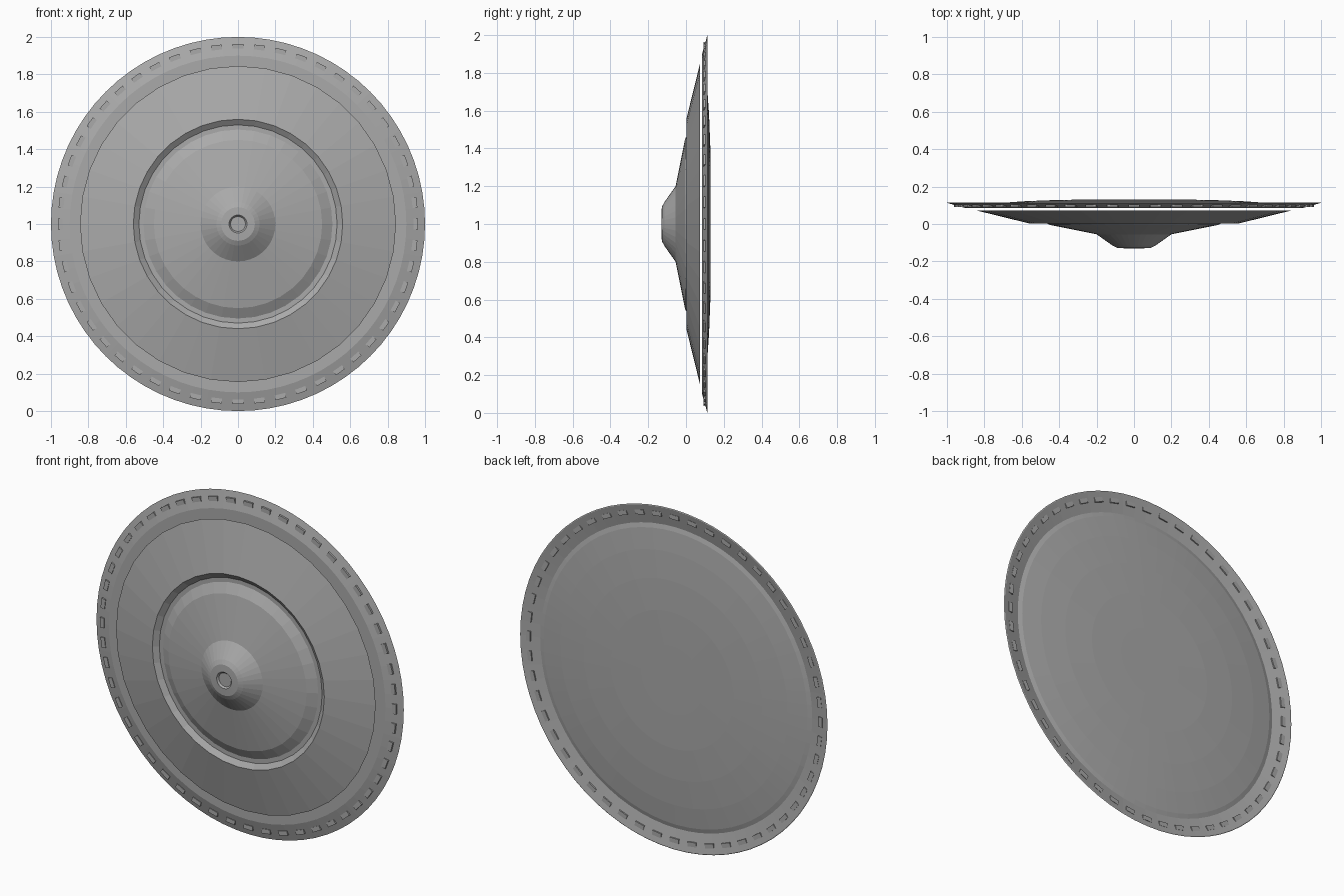
import bpy, bmesh
from math import pi, sin, cos
from mathutils import Matrix, Vector

cube = bpy.data.objects.get("Cube")
if cube:
    bpy.data.objects.remove(cube, do_unlink=True)

CENTRE = Vector((0, 0, 1))

grey = bpy.data.materials.new("plain_grey")
grey.use_nodes = True
COLOUR = (0.4, 0.4, 0.4, 1)
grey.diffuse_color = COLOUR
grey.node_tree.nodes["Principled BSDF"].inputs["Base Color"].default_value = COLOUR


def finish(name, bm):
    bmesh.ops.remove_doubles(bm, verts=bm.verts, dist=1e-5)
    bmesh.ops.recalc_face_normals(bm, faces=bm.faces)
    mesh = bpy.data.meshes.new(name)
    bm.to_mesh(mesh)
    bm.free()
    mesh.materials.append(grey)
    obj = bpy.data.objects.new(name, mesh)
    obj.location = CENTRE
    bpy.context.collection.objects.link(obj)
    return obj


def lathe(name, profile, segments):
    """Spin a (radius, y) profile around the y axis."""
    bm = bmesh.new()
    verts = [bm.verts.new((0, y, r)) for r, y in profile]
    edges = [bm.edges.new(pair) for pair in zip(verts, verts[1:])]
    bmesh.ops.spin(bm, geom=verts + edges, cent=(0, 0, 0), axis=(0, 1, 0),
                   angle=2 * pi, steps=segments)
    return finish(name, bm)


# Front shell: dimpled hub, shallow cone, ring groove and wide outer cone
lathe("front_shell", [
    (0, -0.12), (0.04, -0.12), (0.048, -0.13), (0.09, -0.128), (0.115, -0.115),
    (0.2, -0.055), (0.45, -0.005), (0.505, 0.025), (0.53, 0.025),
    (0.56, 0.003), (0.845, 0.073), (0, 0.073)], 36)

# Back plate: flat front, thin dished flange and a low domed back
lathe("back_plate", [
    (0, 0.085), (0.9, 0.085), (1, 0.113), (0.995, 0.115), (0.885, 0.091),
    (0.86, 0.098), (0.74, 0.111), (0.58, 0.122), (0.4, 0.129),
    (0.2, 0.131), (0, 0.131)], 72)

# Row of small blocks set through the flange
bm = bmesh.new()
COUNT = 52
for i in range(COUNT):
    a = 2 * pi * i / COUNT
    place = (Matrix.Rotation(a, 4, 'Y') @ Matrix.Translation((0, 0.101, 0.95))
             @ Matrix.Diagonal((0.058, 0.018, 0.026, 1)))
    bmesh.ops.create_cube(bm, size=1, matrix=place)
finish("rim_blocks", bm)
